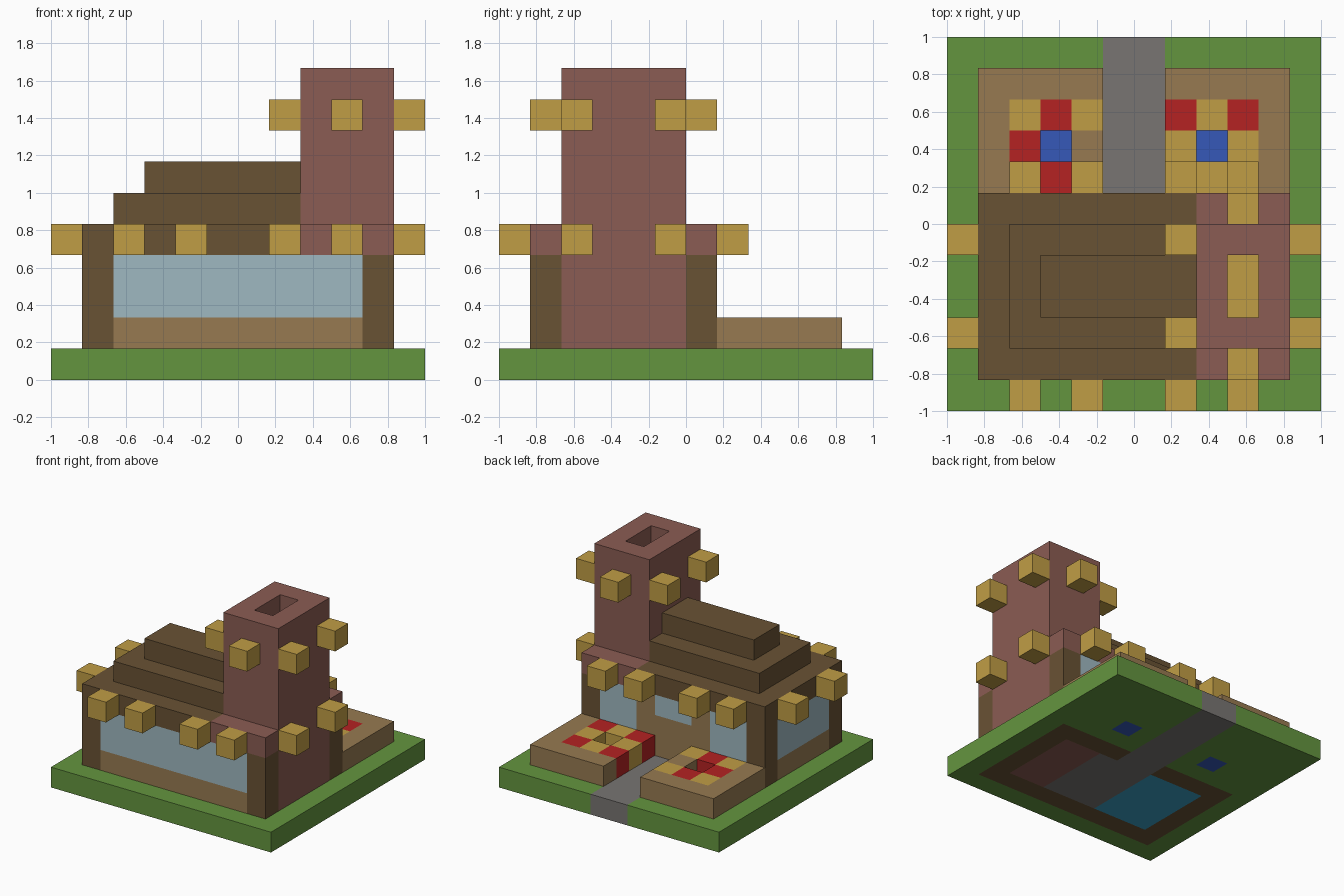
import bpy
import bmesh
from mathutils import Vector

old = bpy.data.objects.get("Cube")
if old:
    bpy.data.objects.remove(old, do_unlink=True)

U = 1 / 6  # block size; the plot is 12 x 12 blocks
COLOURS = {
    "grass green": "64953F", "path grey": "787572", "light wood": "977A51",
    "dark wood": "695234", "brick": "8B5C53", "lantern gold": "C09D45",
    "flower red": "B52222", "water blue": "3659B8", "window glass": "9FB8C1",
    "rug teal": "3A9FC6",
}


def linear(c):
    return c / 12.92 if c <= 0.04045 else ((c + 0.055) / 1.055) ** 2.4


def make_material(name, code):
    rgb = [linear(v / 255) for v in bytes.fromhex(code)] + [1]
    mat = bpy.data.materials.new(name)
    mat.use_nodes = True
    mat.diffuse_color = rgb
    bsdf = next(n for n in mat.node_tree.nodes if n.type == 'BSDF_PRINCIPLED')
    bsdf.inputs["Base Color"].default_value = rgb
    return mat


MATS = {n: make_material(n, c) for n, c in COLOURS.items()}
blocks = {}  # cell -> (part, colour)


def fill(part, colour, xs, ys, zs):
    """Fill an inclusive range of blocks; later fills replace earlier ones."""
    spans = [(s, s) if isinstance(s, int) else s for s in (xs, ys, zs)]
    for x in range(spans[0][0], spans[0][1] + 1):
        for y in range(spans[1][0], spans[1][1] + 1):
            for z in range(spans[2][0], spans[2][1] + 1):
                if part:
                    blocks[x, y, z] = (part, colour)
                else:
                    blocks.pop((x, y, z), None)


# Ground slab with floors let into it
fill("lawn", "grass green", (0, 11), (0, 11), 0)
fill("foundation", "dark wood", (1, 10), (1, 6), 0)
fill("path", "path grey", (5, 6), (6, 11), 0)
fill("hall_floor", "path grey", (5, 7), (2, 5), 0)
fill("rug", "rug teal", (2, 4), (2, 5), 0)
fill("hearth", "brick", (8, 9), (2, 5), 0)

# Walls: wood below, glass above, then hollow out the room
fill("walls", "light wood", (1, 10), (1, 6), 1)
fill("windows", "window glass", (1, 10), (1, 6), (2, 3))
fill("back_wall", "light wood", (4, 7), 6, (1, 3))
fill("door", "light wood", (5, 6), 6, (1, 2))
fill("door_window", "window glass", (5, 6), 6, 3)
fill(None, None, (2, 9), (2, 5), (1, 3))
for x in (1, 10):
    for y in (1, 6):
        fill("corner_posts", "dark wood", x, y, (1, 3))

# Stepped roof
fill("roof_eaves", "dark wood", (1, 7), (1, 6), 4)
fill("roof_step", "dark wood", (2, 7), (2, 5), 5)
fill("roof_ridge", "dark wood", (3, 7), (3, 4), 6)

# Chimney with an open flue and a fire at the bottom
fill("chimney_shoulder", "brick", (8, 10), (1, 6), 4)
fill("chimney", "brick", (8, 10), (2, 5), (1, 9))
fill(None, None, 9, (3, 4), (2, 9))
fill("fire", "lantern gold", 9, (3, 4), 1)

# Raised flower beds, each with a pool in the middle
for name, x0, corner, edge in (
        ("right", 1, "lantern gold", "flower red"),
        ("left", 7, "flower red", "lantern gold")):
    fill(name + "_flower_bed", "light wood", (x0, x0 + 3), (7, 10), 1)
    cx = 3 if name == "right" else 8
    for dx in (-1, 0, 1):
        for dy in (-1, 0, 1):
            colour = corner if dx and dy else edge
            if name == "right" and (dx, dy) == (1, 0):
                continue  # bare soil gap
            fill(name + "_flowers", colour, cx + dx, 8 + dy, 1)
    fill(None, None, cx, 8, 1)
    fill(name + "_pool", "water blue", cx, 8, 0)

# Lanterns around the eaves and the chimney
for x in (2, 4, 7, 9):
    for y in (0, 7):
        fill("eave_lanterns", "lantern gold", x, y, 4)
for y in (2, 5):
    for x in (0, 11):
        fill("eave_lanterns", "lantern gold", x, y, 4)
    for x in (7, 11):
        fill("chimney_lanterns", "lantern gold", x, y, 8)
for y in (1, 6):
    fill("chimney_lanterns", "lantern gold", 9, y, 8)


def build(part):
    """Make one mesh from the exposed block faces of a part."""
    cells = {c: v[1] for c, v in blocks.items() if v[0] == part}
    colours = sorted(set(cells.values()))
    bm = bmesh.new()
    for cell, colour in cells.items():
        centre = Vector(cell) + Vector((0.5, 0.5, 0.5))
        for axis in range(3):
            for sign in (-1, 1):
                n = Vector((0, 0, 0))
                n[axis] = sign
                if tuple(int(a + b) for a, b in zip(cell, n)) in blocks:
                    continue
                a = Vector((0, 0, 0))
                a[(axis + 1) % 3] = 0.5
                b = n.cross(a)
                mid = centre + n / 2
                ring = (mid - a - b, mid + a - b, mid + a + b, mid - a + b)
                face = bm.faces.new([bm.verts.new(
                    (p.x * U - 1, p.y * U - 1, p.z * U)) for p in ring])
                face.material_index = colours.index(colour)
    bmesh.ops.remove_doubles(bm, verts=bm.verts[:], dist=0.001)
    mesh = bpy.data.meshes.new(part)
    bm.to_mesh(mesh)
    bm.free()
    for colour in colours:
        mesh.materials.append(MATS[colour])
    bpy.context.scene.collection.objects.link(bpy.data.objects.new(part, mesh))


for part_name in sorted({v[0] for v in blocks.values()}):
    build(part_name)
